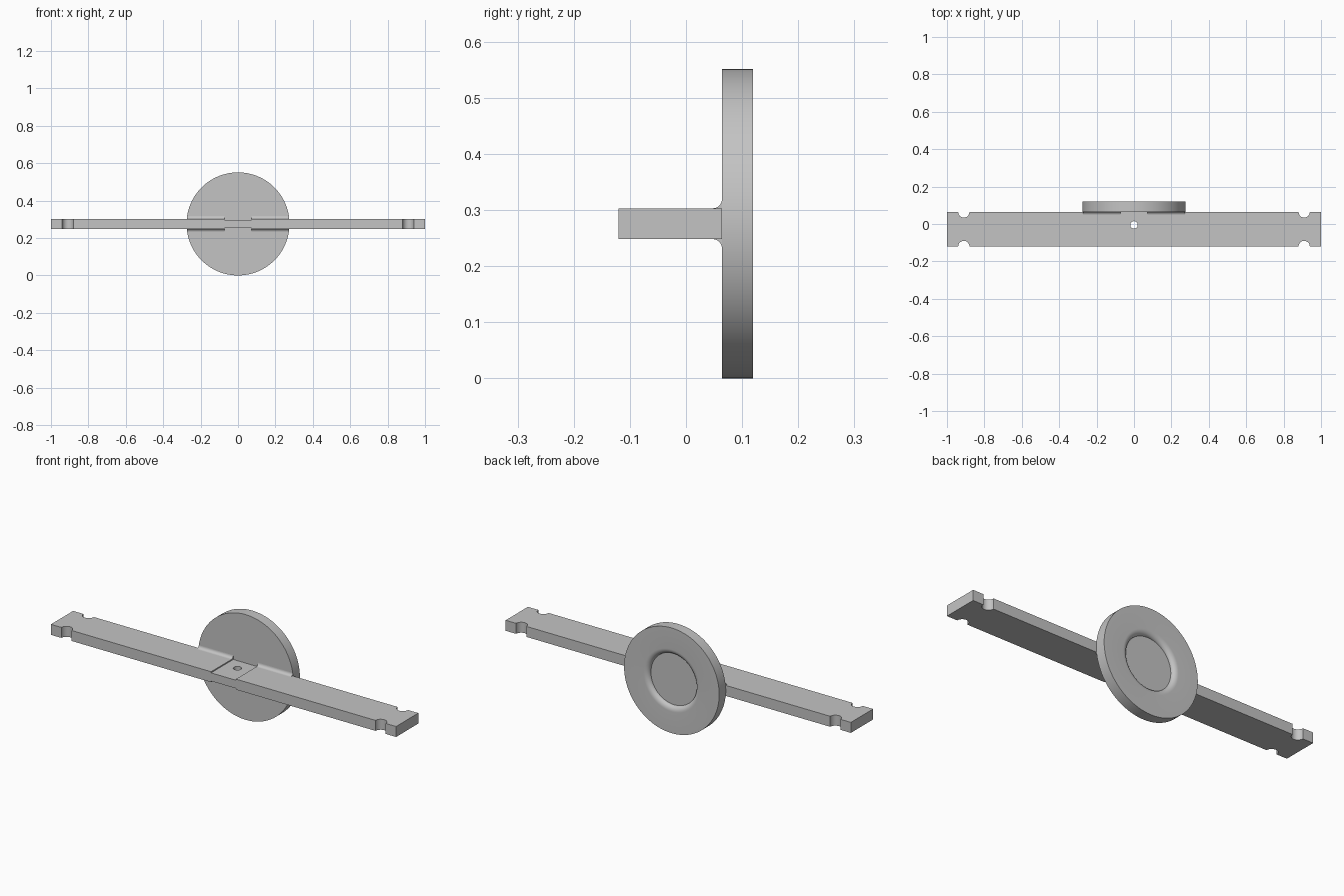
import bpy, bmesh
from math import cos, sin, pi, radians
from mathutils import Matrix, Vector

if "Cube" in bpy.data.objects:
    bpy.data.objects.remove(bpy.data.objects["Cube"], do_unlink=True)

grey = bpy.data.materials.new("plain grey")
grey.use_nodes = True
COLOUR = (0.55, 0.55, 0.55, 1)
grey.diffuse_color = COLOUR
grey.node_tree.nodes["Principled BSDF"].inputs["Base Color"].default_value = COLOUR

MID = 0.2755                 # height of the disc centre and bar centre
HALF = 0.0275                # half the bar thickness
FRONT, BACK = -0.12, 0.064   # bar edges in y
DISC_BACK, RADIUS = 0.119, 0.2755


def finish(name, bm):
    bmesh.ops.recalc_face_normals(bm, faces=bm.faces)
    mesh = bpy.data.meshes.new(name)
    bm.to_mesh(mesh)
    bm.free()
    obj = bpy.data.objects.new(name, mesh)
    bpy.context.collection.objects.link(obj)
    mesh.materials.append(grey)
    return obj


def prism(name, points, along):
    """Extrude a flat outline along a vector."""
    bm = bmesh.new()
    face = bm.faces.new([bm.verts.new(p) for p in points])
    moved = bmesh.ops.extrude_face_region(bm, geom=[face], use_keep_orig=True)
    verts = [g for g in moved["geom"] if isinstance(g, bmesh.types.BMVert)]
    bmesh.ops.translate(bm, verts=verts, vec=Vector(along))
    return finish(name, bm)


def activate(obj):
    bpy.ops.object.select_all(action='DESELECT')
    obj.select_set(True)
    bpy.context.view_layer.objects.active = obj


def smooth(obj):
    activate(obj)
    bpy.ops.object.shade_smooth_by_angle(angle=radians(35))


def cut(obj, cutter):
    activate(obj)
    mod = obj.modifiers.new("cut", 'BOOLEAN')
    mod.operation = 'DIFFERENCE'
    mod.solver = 'EXACT'
    mod.object = cutter
    bpy.ops.object.modifier_apply(modifier=mod.name)
    bpy.data.objects.remove(cutter, do_unlink=True)


# Cross bar outline with a round notch near each corner
def notch(x, y, side):
    steps = 12
    return [(x - side * 0.03 * cos(pi * i / steps),
             y + side * 0.03 * sin(pi * i / steps), MID - HALF) for i in range(steps + 1)]


low = MID - HALF
outline = [(-1, FRONT, low), *notch(-0.91, FRONT, 1), *notch(0.91, FRONT, 1), (1, FRONT, low),
           (1, BACK, low), *notch(0.91, BACK, -1), *notch(-0.91, BACK, -1), (-1, BACK, low)]
bar = prism("cross_bar", outline, (0, 0, 2 * HALF))

# Shallow recess across the middle, above and below
for side in (1, -1):
    bm = bmesh.new()
    bmesh.ops.create_cube(bm, size=1, matrix=Matrix.Translation((0, -0.03, MID + side * (HALF + 0.014)))
                          @ Matrix.Diagonal((0.144, 0.4, 0.04, 1)))
    cut(bar, finish("recess_cutter", bm))

# Through hole
bm = bmesh.new()
bmesh.ops.create_cone(bm, cap_ends=True, segments=32, radius1=0.02, radius2=0.02, depth=0.3,
                      matrix=Matrix.Translation((0, -0.005, MID)))
cut(bar, finish("hole_cutter", bm))
smooth(bar)

# Round end disc, turned about y, with a rounded lip into a flat-bottomed dish
DEPTH, LIP, FLOOR = 0.022, 0.028, 0.135
lip = [(FLOOR + LIP * (1 - sin(a)), DISC_BACK - DEPTH * (1 - cos(a)))
       for a in (pi / 2 * i / 8 for i in range(9))]
profile = [(0, BACK), (RADIUS, BACK), (RADIUS, DISC_BACK), *lip, (0, DISC_BACK - DEPTH)]
bm = bmesh.new()
verts = [bm.verts.new((r, y, MID)) for r, y in profile]
edges = [bm.edges.new(pair) for pair in zip(verts, verts[1:])]
bmesh.ops.spin(bm, geom=verts + edges, cent=(0, 0, MID), axis=(0, 1, 0),
               angle=2 * pi, steps=96, use_duplicate=False)
bmesh.ops.remove_doubles(bm, verts=bm.verts, dist=0.00005)
smooth(finish("end_disc", bm))

# Concave fillets joining bar and disc on both sides of the recess
R = 0.016
for name, x in (("left", 0.072), ("right", -0.272)):
    for level, side in (("upper", 1), ("lower", -1)):
        z = MID + side * HALF
        arc = [(x, BACK - R + R * sin(a), z + side * R * (1 - cos(a)))
               for a in (pi / 2 * i / 8 for i in range(9))]
        smooth(prism(f"{level}_{name}_fillet", [(x, BACK, z), *arc], (0.2, 0, 0)))
